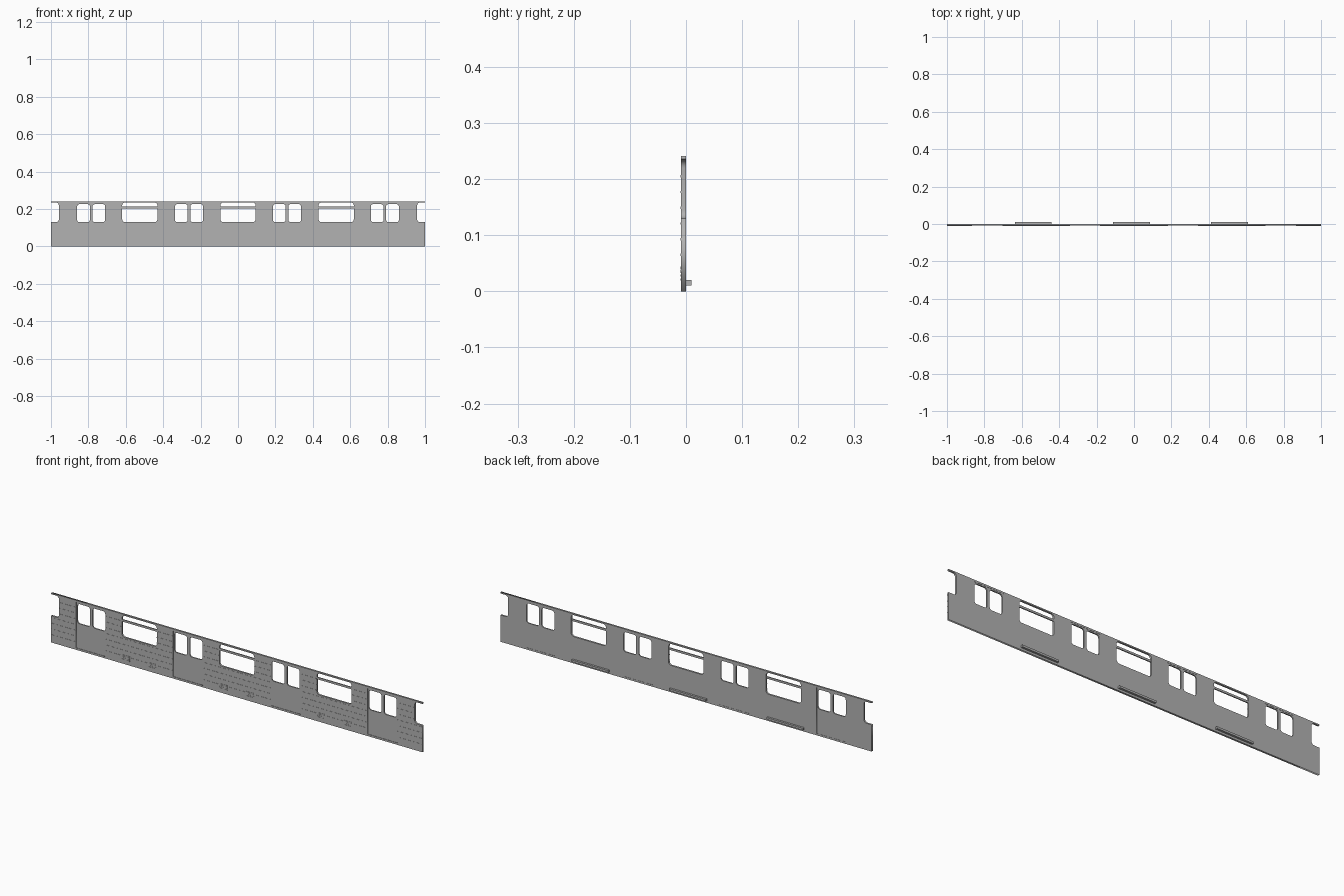
import bpy, math

if "Cube" in bpy.data.objects:
    bpy.data.objects.remove(bpy.data.objects["Cube"])

TOP = 0.241
FRONT, BACK = -0.009, 0.0
WIN_X = [-0.525, 0.0, 0.525]          # large window centres
DOOR_X = [-0.785, -0.262, 0.262, 0.785]
WIN_HALF, DOOR_HALF = 0.094, 0.081
WIN_Z = (0.13, 0.235)

steel = bpy.data.materials.new("steel grey")
steel.diffuse_color = (0.45, 0.45, 0.45, 1)
steel.use_nodes = True
steel.node_tree.nodes["Principled BSDF"].inputs["Base Color"].default_value = steel.diffuse_color


def arc(cx, cz, r, a0, a1, n=5):
    return [(cx + r * math.cos(math.radians(a0 + (a1 - a0) * i / n)),
             cz + r * math.sin(math.radians(a0 + (a1 - a0) * i / n))) for i in range(n + 1)]


def round_rect(x0, x1, z0, z1, r):
    return (arc(x0 + r, z0 + r, r, 180, 270) + arc(x1 - r, z0 + r, r, 270, 360)
            + arc(x1 - r, z1 - r, r, 0, 90) + arc(x0 + r, z1 - r, r, 90, 180))


def rect(x0, x1, z0, z1):
    return [(x0, z0), (x1, z0), (x1, z1), (x0, z1)]


def panel(name, loops, y0, y1):
    """Outline with holes in the xz plane, extruded from y0 to y1."""
    cu = bpy.data.curves.new(name, 'CURVE')
    cu.dimensions = '2D'
    cu.fill_mode = 'BOTH'
    cu.extrude = (y1 - y0) / 2
    for pts in loops:
        sp = cu.splines.new('POLY')
        sp.points.add(len(pts) - 1)
        for p, (x, z) in zip(sp.points, pts):
            p.co = (x, z, 0, 1)
        sp.use_cyclic_u = True
    ob = bpy.data.objects.new(name, cu)
    bpy.context.collection.objects.link(ob)
    ob.rotation_euler = (math.pi / 2, 0, 0)
    ob.location.y = (y0 + y1) / 2
    ob.data.materials.append(steel)
    bpy.ops.object.select_all(action='DESELECT')
    ob.select_set(True)
    bpy.context.view_layer.objects.active = ob
    bpy.ops.object.convert(target='MESH')
    bpy.ops.object.transform_apply(location=True, rotation=True, scale=True)
    return bpy.context.object


def box(name, x0, x1, y0, y1, z0, z1):
    v = [(x, y, z) for x in (x0, x1) for y in (y0, y1) for z in (z0, z1)]
    f = [(0, 1, 3, 2), (4, 6, 7, 5), (0, 4, 5, 1), (2, 3, 7, 6), (0, 2, 6, 4), (1, 5, 7, 3)]
    me = bpy.data.meshes.new(name)
    me.from_pydata(v, [], f)
    me.materials.append(steel)
    ob = bpy.data.objects.new(name, me)
    bpy.context.collection.objects.link(ob)
    return ob


# side wall: outline with half windows at both ends, window and door openings
r = 0.015
nx = 0.958
z0, z1 = WIN_Z
right = ([(1, 0), (1, z0)] + arc(nx + r, z0 + r, r, 270, 180)
         + arc(nx + r, z1 - r, r, 180, 90) + [(1, z1), (1, TOP)])
outline = right + [(-x, z) for x, z in reversed(right)]
holes = [round_rect(c - WIN_HALF, c + WIN_HALF, z0, z1, r) for c in WIN_X]
holes += [rect(c - DOOR_HALF, c + DOOR_HALF, 0.009, 0.232) for c in DOOR_X]
panel("side_wall", [outline] + holes, FRONT, BACK)

# recessed door panels, each with two windows
for c in DOOR_X:
    lights = [round_rect(c + s - 0.034, c + s + 0.034, 0.13, 0.226, 0.012) for s in (-0.041, 0.041)]
    panel("door", [rect(c - DOOR_HALF, c + DOOR_HALF, 0.009, 0.232)] + lights, -0.007, -0.001)

# window bars, vents below the windows, ledges on the back
for c in WIN_X:
    box("window_bar", c - WIN_HALF, c + WIN_HALF, -0.007, -0.002, 0.203, 0.213)
    for s in (-0.0725, 0.0725):
        for i in range(4):
            z = 0.019 + i * 0.007
            box("vent_slat", c + s - 0.021, c + s + 0.021, -0.01, FRONT + 0.001, z, z + 0.004)
    box("back_ledge", c - 0.112, c + 0.085, BACK - 0.001, 0.01, 0.01, 0.02)

# horizontal ribs, interrupted by doors and windows
for i in range(7):
    z = 0.037 + i * 0.028
    gaps = [(c - DOOR_HALF, c + DOOR_HALF) for c in DOOR_X]
    end = 1.0
    if z > z0:
        gaps += [(c - WIN_HALF, c + WIN_HALF) for c in WIN_X]
        end = nx
    x = -end
    for a, b in sorted(gaps) + [(end, end)]:
        box("rib", x, a, -0.0098, FRONT + 0.001, z - 0.002, z + 0.002)
        x = b
